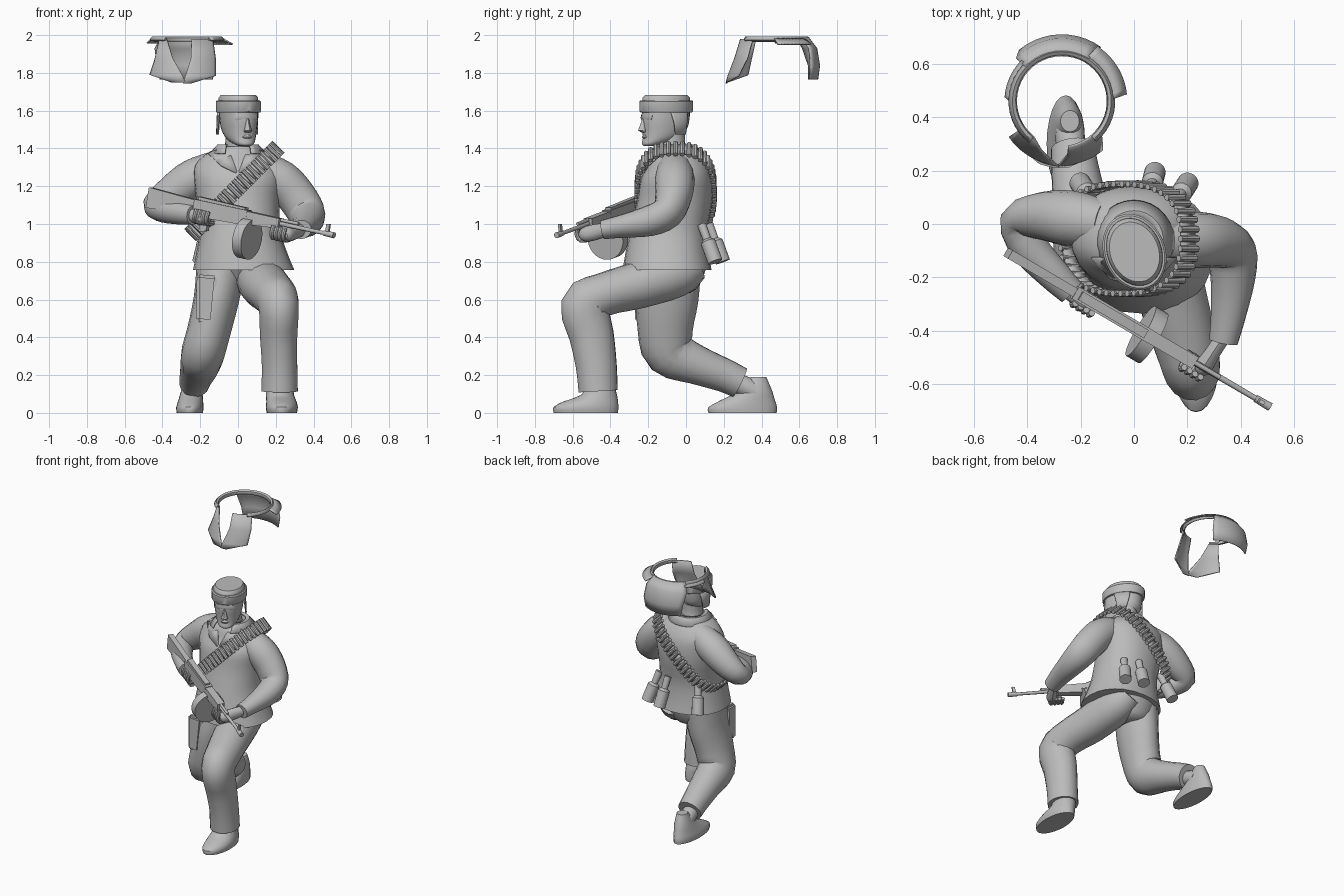
import bpy, bmesh
from math import sin, cos, pi, radians, copysign
from mathutils import Vector, Matrix

cube = bpy.data.objects.get("Cube")
if cube:
    bpy.data.objects.remove(cube)

grey = bpy.data.materials.new("plain grey")
grey.use_nodes = True
tone = (0.5, 0.5, 0.5, 1)
grey.diffuse_color = tone
grey.node_tree.nodes["Principled BSDF"].inputs["Base Color"].default_value = tone


def finish(name, bm, angle=40, solid=0):
    bmesh.ops.recalc_face_normals(bm, faces=bm.faces)
    me = bpy.data.meshes.new(name)
    bm.to_mesh(me)
    bm.free()
    ob = bpy.data.objects.new(name, me)
    bpy.context.collection.objects.link(ob)
    me.materials.append(grey)
    if solid:
        ob.modifiers.new("thickness", "SOLIDIFY").thickness = solid
    bpy.ops.object.select_all(action="DESELECT")
    ob.select_set(True)
    bpy.context.view_layer.objects.active = ob
    bpy.ops.object.shade_smooth_by_angle(angle=radians(angle))
    return ob


def skin(bm, rings, closed=True, caps=True):
    rows = [[bm.verts.new(p) for p in ring] for ring in rings]
    n = len(rows[0])
    for a, b in zip(rows, rows[1:]):
        for i in range(n if closed else n - 1):
            j = (i + 1) % n
            bm.faces.new((a[i], a[j], b[j], b[i]))
    if caps:
        bm.faces.new(rows[0])
        bm.faces.new(rows[-1])


def smooth_path(pts, steps):
    """Catmull-Rom interpolation of number tuples."""
    p = [Vector(q) for q in pts]
    p = [p[0] * 2 - p[1]] + p + [p[-1] * 2 - p[-2]]
    out = []
    for a, b, c, d in zip(p, p[1:], p[2:], p[3:]):
        for k in range(steps):
            t = k / steps
            out.append(((b * 2) + (c - a) * t + (a * 2 - b * 5 + c * 4 - d) * t * t
                        + (b * 3 - a - c * 3 + d) * t ** 3) / 2)
    return out + [p[-2]]


def tube(name, pts, ref=(1, 0, 0), sides=16, steps=3):
    """Limb through points (x, y, z, width radius, depth radius)."""
    path = smooth_path(pts, steps)
    mid = [Vector(p[:3]) for p in path]
    u = Vector(ref)
    rings = []
    for i, p in enumerate(path):
        t = (mid[min(i + 1, len(mid) - 1)] - mid[max(i - 1, 0)]).normalized()
        u = (u - t * u.dot(t)).normalized()
        v = t.cross(u)
        rings.append([mid[i] + u * p[3] * cos(2 * pi * k / sides) + v * p[4] * sin(2 * pi * k / sides)
                      for k in range(sides)])
    bm = bmesh.new()
    skin(bm, rings)
    return finish(name, bm)


def power(c, e):
    return copysign(abs(c) ** e, c)


def stack(name, rows, e=1.0, steps=3, sides=24, turn=None, angle=40):
    """Loft of level rounded sections (z, x, y, x radius, y radius)."""
    path = smooth_path(rows, steps) if steps > 1 else rows
    bm = bmesh.new()
    skin(bm, [[(x + rx * power(cos(2 * pi * k / sides), e), y + ry * power(sin(2 * pi * k / sides), e), z)
               for k in range(sides)] for z, x, y, rx, ry in path])
    if turn:
        bmesh.ops.transform(bm, matrix=turn, verts=bm.verts)
    return finish(name, bm, angle)


def panel(name, c, rows, sy=1.0, cuts=10, turn=None):
    """Thin curved sheet; rows are (radius, z, start angle, end angle)."""
    bm = bmesh.new()
    rings = []
    for r, z, a, b in rows:
        ang = [radians(a + (b - a) * k / cuts) for k in range(cuts + 1)]
        rings.append([(c[0] + r * cos(t), c[1] + r * sy * sin(t), z) for t in ang])
    skin(bm, rings, closed=False, caps=False)
    if turn:
        bmesh.ops.transform(bm, matrix=turn, verts=bm.verts)
    return finish(name, bm, 40, 0.008)


def block(bm, m, x0, x1, w, low0, top0, low1, top1):
    """Tapered bar along local x."""
    skin(bm, [[m @ Vector((x, s * w / 2, z)) for s, z in ((-1, lo), (1, lo), (1, hi), (-1, hi))]
              for x, lo, hi in ((x0, low0, top0), (x1, low1, top1))])


def rod(bm, m, x0, x1, r0, r1, z=0, sides=12):
    skin(bm, [[m @ Vector((x, r * cos(2 * pi * k / sides), z + r * sin(2 * pi * k / sides)))
               for k in range(sides)] for x, r in ((x0, r0), (x1, r1))])


def aim(a, b):
    """Frame at a with local x toward b and local z upward."""
    x = (Vector(b) - Vector(a)).normalized()
    y = Vector((0, 0, 1)).cross(x).normalized()
    return Matrix.Translation(a) @ Matrix((x, y, x.cross(y))).transposed().to_4x4()


# Jacket and hips
stack("jacket", [(.757, .03, -.1, .268, .235), (.85, .02, -.1, .24, .22), (.97, .01, -.09, .213, .205),
                 (1.12, 0, -.06, .22, .2), (1.24, 0, -.05, .235, .19), (1.31, -.01, -.04, .22, .16),
                 (1.37, -.01, -.05, .16, .13), (1.41, 0, -.06, .095, .095)], e=.9)
stack("hips", [(.82, .02, -.08, .22, .2), (.73, 0, -.06, .18, .155), (.66, -.01, -.055, .125, .115),
               (.635, -.01, -.06, .07, .08)])

# Trousers
tube("front_trouser_leg", [(.075, .03, .8, .1, .11), (.1, -.06, .74, .125, .13), (.14, -.26, .675, .13, .125),
                           (.19, -.44, .625, .12, .115), (.215, -.535, .565, .108, .13), (.215, -.5, .41, .1, .12),
                           (.22, -.475, .25, .095, .11), (.22, -.465, .115, .098, .105)])
tube("kneeling_trouser_leg", [(-.09, -.08, .77, .13, .16), (-.115, -.1, .6, .12, .165), (-.155, -.11, .43, .115, .145),
                              (-.185, -.085, .32, .115, .135), (-.2, .055, .255, .105, .105),
                              (-.22, .2, .2, .09, .09), (-.23, .285, .16, .082, .085)])

# Shoes
stack("front_shoe", [(0, .232, -.53, .08, .17), (.03, .232, -.53, .085, .172), (.06, .23, -.505, .08, .145),
                     (.095, .222, -.46, .075, .095), (.15, .22, -.455, .07, .075)], steps=2)
stack("back_shoe", [(0, -.255, .3, .07, .18), (.03, -.255, .3, .072, .182), (.07, -.25, .33, .065, .14),
                    (.12, -.245, .37, .055, .085), (.19, -.24, .385, .035, .04)], steps=2)
tube("back_ankle", [(-.23, .24, .17, .05, .05), (-.238, .31, .14, .055, .055), (-.242, .37, .11, .055, .055)])

# Sleeves
tube("left_sleeve", [(.11, -.06, 1.3, .09, .09), (.225, -.06, 1.235, .105, .105), (.305, -.065, 1.15, .098, .105),
                     (.362, -.1, 1.06, .085, .1), (.37, -.2, 1.015, .08, .085), (.353, -.34, .988, .06, .067),
                     (.335, -.44, .97, .05, .055)], ref=(0, 1, 0))
tube("right_sleeve", [(-.11, 0, 1.3, .09, .09), (-.235, .02, 1.24, .105, .105), (-.345, .03, 1.165, .09, .095),
                      (-.43, .01, 1.1, .068, .075), (-.39, -.09, 1.075, .068, .072), (-.3, -.19, 1.058, .062, .062),
                      (-.235, -.255, 1.048, .052, .052)], ref=(0, 1, 0))

# Hands: a palm and four curled fingers each
gun = aim((-.47, -.11, 1.15), (.51, -.685, .94))
for side, wrist, palm, s in (("left", (.335, -.42, .97), (.26, -.535, .945), .84),
                             ("right", (-.25, -.25, 1.048), (-.185, -.3, 1.035), .36)):
    w, p = Vector(wrist), Vector(palm)
    mids = [w, w.lerp(p, .5), p, p + (p - w) * .2]
    tube(side + "_palm", [(*q, a, b) for q, a, b in zip(mids, (.035, .042, .04, .02), (.03, .03, .035, .02))],
         ref=(0, 0, 1), sides=10)
    for k in range(4):
        x = s - .04 + .024 * k
        curl = [gun @ Vector(q) for q in ((x, .03, -.075), (x, -.025, -.08), (x, -.045, -.05), (x, -.035, -.015))]
        tube(f"{side}_finger_{k + 1}", [(*q, .012, .012) for q in curl], ref=(0, .2, 1), sides=8, steps=2)

# Head, turned a little to its left
turn = Matrix.Translation((0, -.1, 0)) @ Matrix.Rotation(radians(22), 4, "Z") @ Matrix.Translation((0, .1, 0))
stack("neck", [(1.34, 0, -.06, .085, .085), (1.42, 0, -.075, .068, .072), (1.5, 0, -.08, .068, .075)])
stack("head", [(1.412, 0, -.195, .028, .035), (1.425, 0, -.18, .052, .06), (1.455, 0, -.14, .074, .093),
               (1.5, 0, -.115, .086, .12), (1.55, 0, -.11, .093, .13), (1.61, 0, -.105, .096, .13)], e=.92, turn=turn)


def face_part(name, rows):
    stack(name, rows, steps=1, sides=8, turn=turn, angle=50)


face_part("nose", [(1.485, 0, -.235, .018, .01), (1.495, 0, -.24, .023, .026), (1.515, 0, -.236, .014, .022),
                   (1.56, 0, -.228, .01, .012)])
face_part("lips", [(1.45, 0, -.223, .02, .01), (1.461, 0, -.225, .03, .014), (1.472, 0, -.224, .018, .01)])
face_part("brow", [(1.545, 0, -.215, .055, .015), (1.56, 0, -.215, .066, .026), (1.58, 0, -.21, .066, .025)])

# Field hat with ear flaps
stack("hat_band", [(1.59, 0, -.105, .112, .14), (1.598, 0, -.105, .115, .147), (1.648, 0, -.105, .115, .147),
                   (1.655, 0, -.105, .108, .14)], steps=1, sides=32, turn=turn)
stack("hat_crown", [(1.65, 0, -.105, .102, .131), (1.668, 0, -.105, .1, .129), (1.683, 0, -.105, .09, .115)],
      steps=1, sides=32, turn=turn)
for side, mid in (("left", 20), ("right", 150)):
    panel(side + "_ear_flap", (0, -.105), [(.11, 1.61, mid - 30, mid + 26), (.112, 1.54, mid - 20, mid + 20),
                                           (.115, 1.475, mid - 17, mid + 12)], sy=1.2, turn=turn)

# Open collar with lapels
panel("collar", (0, -.06), [(.085, 1.42, -50, 230), (.11, 1.42, -55, 235), (.15, 1.375, -62, 242)], cuts=24)
for side, sx in (("left", 1), ("right", -1)):
    bm = bmesh.new()
    skin(bm, [[(sx * .075, -.13, 1.41), (sx * .16, -.13, 1.375)], [(sx * .035, -.185, 1.36), (sx * .09, -.205, 1.31)],
              [(sx * .005, -.22, 1.28), (sx * .01, -.23, 1.27)]], closed=False, caps=False)
    finish(side + "_lapel", bm, solid=.008)

# Cartridge belt looping over the left shoulder
centre, u, v = Vector((-.02, -.055, 1.175)), Vector((.225, 0, .225)), Vector((0, .205, 0))
across = u.cross(v).normalized()


def loop(t, e=.78):
    return centre + u * power(cos(t), e) + v * power(sin(t), e)


dense = [loop(2 * pi * k / 720) for k in range(721)]
total = sum((b - a).length for a, b in zip(dense, dense[1:]))
bm, strap, run, rounds, placed = bmesh.new(), bmesh.new(), 0, 48, 0
for a, b in zip(dense, dense[1:]):
    run += (b - a).length
    if run >= placed * total / rounds and placed < rounds:
        along = (b - a).normalized()
        frame = Matrix((across, along, across.cross(along))).transposed().to_4x4()
        rod(bm, Matrix.Translation(a) @ frame, -.045, .045, .014, .012, sides=8)
        placed += 1
finish("belt_cartridges", bm)
skin(strap, [[p + across * s for p in dense[:-1:6]] for s in (-.035, .035)], caps=False)
finish("cartridge_strap", strap, solid=.01)

# Stick grenades on the back
for k, (x, y) in enumerate(((-.18, .12), (.07, .16), (.18, .12))):
    out = Vector((x * .25, .07, 0))
    base = Vector((x, y, .8)) + out * .5
    m = aim(base, Vector((x, y, 1.01)) - out * .6)
    bm = bmesh.new()
    rod(bm, m, 0, .115, .04, .04, sides=16)
    rod(bm, m, .115, .13, .04, .022, sides=16)
    rod(bm, m, .13, .215, .022, .024, sides=12)
    finish(f"grenade_{k + 1}", bm)

# Thigh holster
bm = bmesh.new()
block(bm, aim((-.165, -.215, .73), (-.175, -.225, .48)), 0, .25, .1, -.055, .055, -.045, .045)
bmesh.ops.bevel(bm, geom=bm.edges[:], offset=.015, segments=2, affect="EDGES")
bmesh.ops.rotate(bm, verts=bm.verts, cent=(-.17, -.22, .6), matrix=Matrix.Rotation(radians(-45), 3, "Z"))
finish("holster", bm)

# Rifle with drum magazine
bm = bmesh.new()
block(bm, gun, 0, .3, .036, -.065, .045, -.05, .03)
finish("rifle_stock", bm)
bm = bmesh.new()
block(bm, gun, .29, .62, .052, -.055, .035, -.045, .035)
block(bm, gun, .31, .6, .036, .03, .052, .03, .046)
block(bm, gun, .34, .385, .03, -.13, -.03, -.12, -.03)
finish("rifle_receiver", bm)
bm = bmesh.new()
block(bm, gun, .61, .82, .05, -.04, .03, -.025, .028)
finish("rifle_handguard", bm)
bm = bmesh.new()
rod(bm, gun, .8, 1.15, .012, .01)
rod(bm, gun, .8, .93, .009, .009, .02)
rod(bm, gun, 1.09, 1.155, .014, .016)
block(bm, gun, 1.1, 1.12, .014, 0, .05, 0, .055)
finish("rifle_barrel", bm)
bm = bmesh.new()
rod(bm, gun, .605, .66, .108, .108, z=-.115, sides=28)
finish("drum_magazine", bm)

# Separate floating cap: rim, back flap, side wings and front flaps
c = (-.27, .46)
panel("cap_rim", c, [(.168, 1.965, -50, 232), (.173, 1.985, -50, 232), (.185, 1.993, -50, 232),
                     (.2, 1.975, -50, 232)], cuts=36)
panel("cap_back_flap", c, [(.19, 1.99, 57, 137), (.235, 1.93, 56, 137), (.25, 1.84, 54, 130), (.24, 1.765, 55, 127)])
panel("cap_left_wing", c, [(.19, 1.985, 2, 60), (.245, 1.955, 6, 57)])
panel("cap_right_wing", c, [(.19, 1.985, 132, 182), (.215, 1.96, 135, 176)])
panel("cap_right_front_flap", c, [(.175, 1.98, 212, 232), (.205, 1.88, 214, 248), (.24, 1.79, 214, 264),
                                  (.25, 1.75, 250, 268)])
panel("cap_left_front_flap", c, [(.175, 1.98, 278, 322), (.205, 1.88, 276, 318), (.24, 1.785, 268, 310),
                                 (.25, 1.745, 265, 276)])
